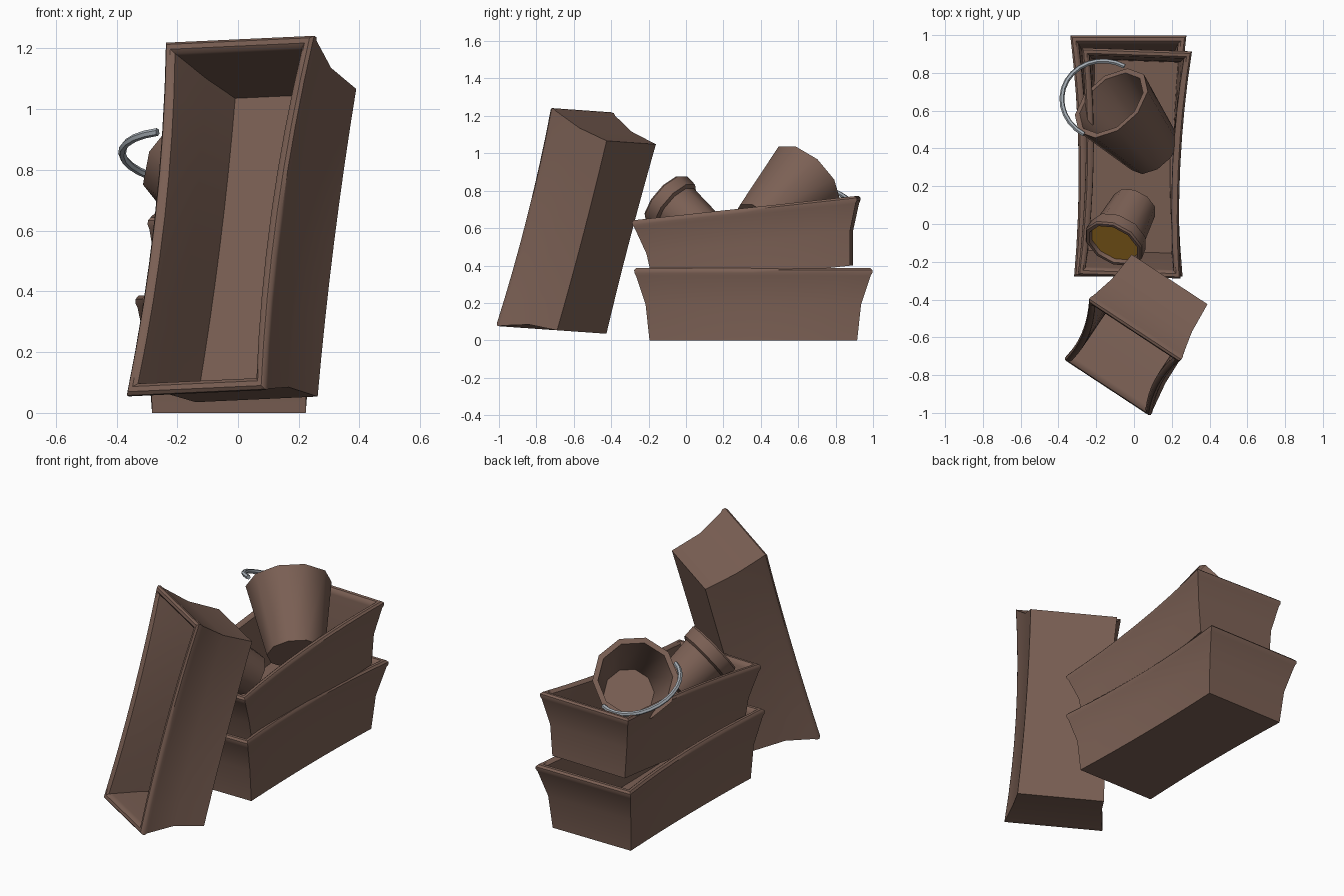
import bpy, bmesh, math
from mathutils import Vector, Matrix

if "Cube" in bpy.data.objects:
    bpy.data.objects.remove(bpy.data.objects["Cube"])


def material(name, rgb):
    m = bpy.data.materials.new(name)
    m.diffuse_color = (*rgb, 1)
    m.use_nodes = True
    m.node_tree.nodes["Principled BSDF"].inputs["Base Color"].default_value = m.diffuse_color
    return m


BROWN = material("clay brown", (0.2, 0.118, 0.09))
GREY = material("wire grey", (0.38, 0.42, 0.46))
GOLD = material("golden fill", (0.6, 0.29, 0.03))


def frame(origin, y_dir, z_dir):
    """Matrix with local z along z_dir and local y close to y_dir."""
    z = Vector(z_dir).normalized()
    x = Vector(y_dir).cross(z).normalized()
    y = z.cross(x)
    m = Matrix((x, y, z)).transposed().to_4x4()
    m.translation = Vector(origin)
    return m


def loft(name, rings, matrix, mat, close=False):
    """Skin a list of point loops; cap both ends, or join last to first."""
    bm = bmesh.new()
    loops = [[bm.verts.new(matrix @ Vector(p)) for p in r] for r in rings]
    pairs = list(zip(loops, loops[1:]))
    n = len(loops[0])
    for a, b in pairs:
        for i in range(n):
            j = (i + 1) % n
            bm.faces.new((a[i], a[j], b[j], b[i]))
    bm.faces.new(loops[0][::-1])
    bm.faces.new(loops[-1])
    bmesh.ops.recalc_face_normals(bm, faces=bm.faces)
    me = bpy.data.meshes.new(name)
    bm.to_mesh(me)
    bm.free()
    me.materials.append(mat)
    ob = bpy.data.objects.new(name, me)
    bpy.context.collection.objects.link(ob)
    bpy.ops.object.select_all(action='DESELECT')
    ob.select_set(True)
    bpy.context.view_layer.objects.active = ob
    bpy.ops.object.shade_smooth_by_angle(angle=math.radians(40))
    return ob


def box_loop(hx, hy, z, segs=8):
    """Rectangle with long sides pinched at the waist, wider at +y when high."""
    k = min(1, max(0, z / 0.37))
    pinch, taper = 0.012 + 0.022 * k, 0.035 * k
    side = []
    for i in range(segs + 1):
        t = -1 + 2 * i / segs
        side.append((hx * (1 + taper * t) - pinch * (1 - t * t), hy * t, z))
    return side + [(-x, y, zz) for x, y, zz in reversed(side)]


# flared trough section: outer wall, rolled rim, inner wall, floor
TROUGH = [(.253, .555, 0), (.263, .576, .19), (.291, .627, .345), (.297, .636, .36),
          (.297, .637, .375), (.287, .627, .386), (.269, .609, .386),
          (.255, .596, .375), (.253, .592, .355), (.243, .558, .19), (.233, .535, .02)]


def trough(name, matrix, s):
    loft(name, [box_loop(*p) for p in TROUGH], matrix @ Matrix.Scale(s, 4), BROWN)


trough("bottom_trough", frame((-.03, .36, 0), (0, 1, 0), (0, 0, 1)), 1.0)
trough("nested_trough", frame((-.005, .36, .343), (.033, .994, .108), (0, -.108, .994)), .95)
trough("leaning_trough", frame((.125, -.425, .551), (.14, .295, 1.163),
                               (-.185, -.275, .095)), .95)


def round_part(name, profile, matrix, mat, n=10):
    rings = [[(r * math.cos(2 * math.pi * i / n), r * math.sin(2 * math.pi * i / n), z)
              for i in range(n)] for r, z in profile]
    return loft(name, rings, matrix, mat)


# large open bucket, lying against the trough edge
bucket = frame((-.12, .64, .86), (0, 0, 1), (-.53, .6, .6))
round_part("bucket", [(.155, -.42), (.23, 0), (.2, 0), (.135, -.38)], bucket, BROWN)

# small collared pot with golden contents
pot = frame((-.11, -.11, .755), (0, 0, 1), (-.38, -.70, .6))
round_part("pot", [(.122, -.3), (.142, -.085), (.162, -.075), (.168, -.01), (.16, 0),
                   (.142, 0), (.136, -.03)], pot, BROWN)
round_part("pot_fill", [(.137, -.029), (.137, -.022)], pot, GOLD)

# wire bucket handle: drooping half hoop between two rim points
a, b = Vector((-.265, .475, .925)), Vector((-.05, .835, .755))
mid, u = (a + b) / 2, (a - b) / 2
v = Vector((-1, .1, .05))
v = (v - u * v.dot(u) / u.length_squared).normalized() * .225
w = u.cross(v).normalized()
rings = []
for i in range(15):
    t = math.pi * i / 14
    out = u * math.cos(t) + v * math.sin(t)
    rings.append([mid + out + .013 * (out.normalized() * math.cos(q) + w * math.sin(q))
                  for q in (k * math.pi / 3 for k in range(6))])
loft("bucket_handle", rings, Matrix(), GREY)
